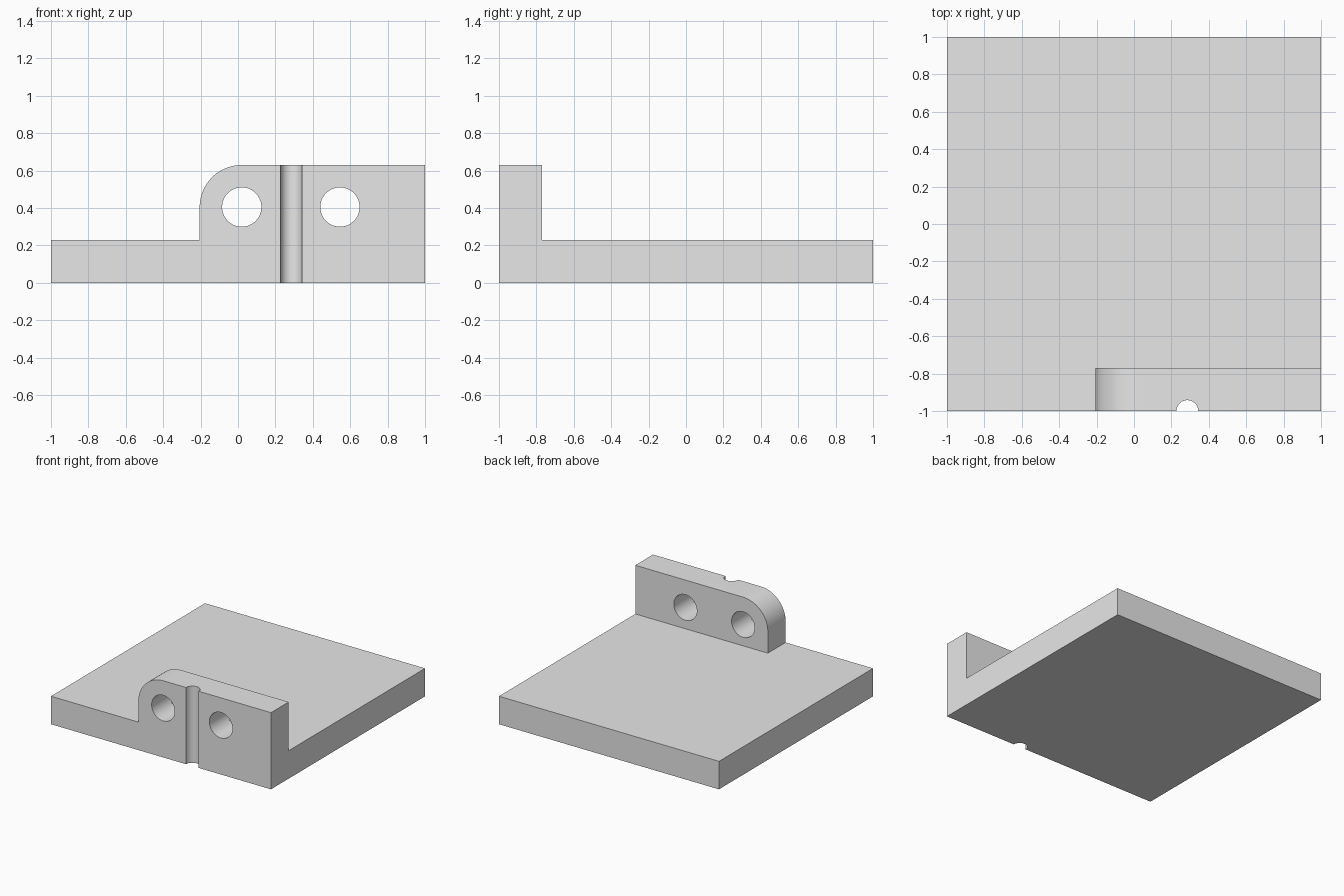
import bpy
import bmesh
from math import cos, sin, pi, radians
from mathutils import Matrix, Vector

if "Cube" in bpy.data.objects:
    bpy.data.objects.remove(bpy.data.objects["Cube"], do_unlink=True)

PLATE_TOP, LUG_TOP = 0.23, 0.63
LUG_BACK, LUG_SIDE = -0.77, -0.205
RADIUS = 0.225
HOLE_X, HOLE_Z, HOLE_R = (0.02, 0.545), 0.405, 0.105

grey = bpy.data.materials.new("light grey")
grey.use_nodes = True
grey.diffuse_color = (0.8, 0.8, 0.8, 1)
grey.node_tree.nodes["Principled BSDF"].inputs["Base Color"].default_value = (0.8, 0.8, 0.8, 1)


def prism(name, profile, start, depth):
    """Extrude a closed profile, given as 3D points, along depth."""
    bm = bmesh.new()
    face = bm.faces.new([bm.verts.new(p) for p in profile])
    result = bmesh.ops.extrude_face_region(bm, geom=[face])
    moved = [v for v in result["geom"] if isinstance(v, bmesh.types.BMVert)]
    bmesh.ops.translate(bm, verts=moved, vec=Vector(depth))
    bmesh.ops.translate(bm, verts=bm.verts[:], vec=Vector(start))
    bmesh.ops.recalc_face_normals(bm, faces=bm.faces[:])
    mesh = bpy.data.meshes.new(name)
    bm.to_mesh(mesh)
    bm.free()
    mesh.materials.append(grey)
    obj = bpy.data.objects.new(name, mesh)
    bpy.context.collection.objects.link(obj)
    return obj


def combine(target, other, operation):
    """Apply a boolean to the target and discard the other object."""
    bpy.context.view_layer.objects.active = target
    mod = target.modifiers.new(operation.title(), "BOOLEAN")
    mod.operation, mod.object, mod.solver = operation, other, "EXACT"
    bpy.ops.object.modifier_apply(modifier=mod.name)
    bpy.data.objects.remove(other, do_unlink=True)


def circle(radius, count=64):
    return [(radius * cos(2 * pi * i / count), radius * sin(2 * pi * i / count))
            for i in range(count)]


# Square base plate
plate = prism("mounting_plate", [(-1, -1, 0), (1, -1, 0), (1, 1, 0), (-1, 1, 0)],
              (0, 0, 0), (0, 0, PLATE_TOP))

# Upright lug with one rounded upper corner
corner = [(LUG_SIDE + RADIUS - RADIUS * sin(a), LUG_TOP - RADIUS + RADIUS * cos(a))
          for a in (radians(90 * i / 24) for i in range(25))]
outline = [(LUG_SIDE, 0), (1, 0), (1, LUG_TOP)] + corner
lug = prism("upright_lug", [(x, 0, z) for x, z in outline],
            (0, -1, 0), (0, LUG_BACK + 1, 0))
combine(plate, lug, "UNION")

# Two through holes
for x in HOLE_X:
    hole = prism("hole_cutter", [(u, 0, v) for u, v in circle(HOLE_R)],
                 (x, -1.1, HOLE_Z), (0, 0.5, 0))
    combine(plate, hole, "DIFFERENCE")

# Vertical half-round groove in the front face
groove = prism("groove_cutter", [(u, v, 0) for u, v in circle(0.058)],
               (0.285, -1, -0.1), (0, 0, 1))
combine(plate, groove, "DIFFERENCE")

# Smooth curved walls, crisp edges
plate.name = "plate_with_upright_lug"
bpy.ops.object.select_all(action="DESELECT")
plate.select_set(True)
bpy.context.view_layer.objects.active = plate
bpy.ops.object.shade_smooth_by_angle(angle=radians(30))
